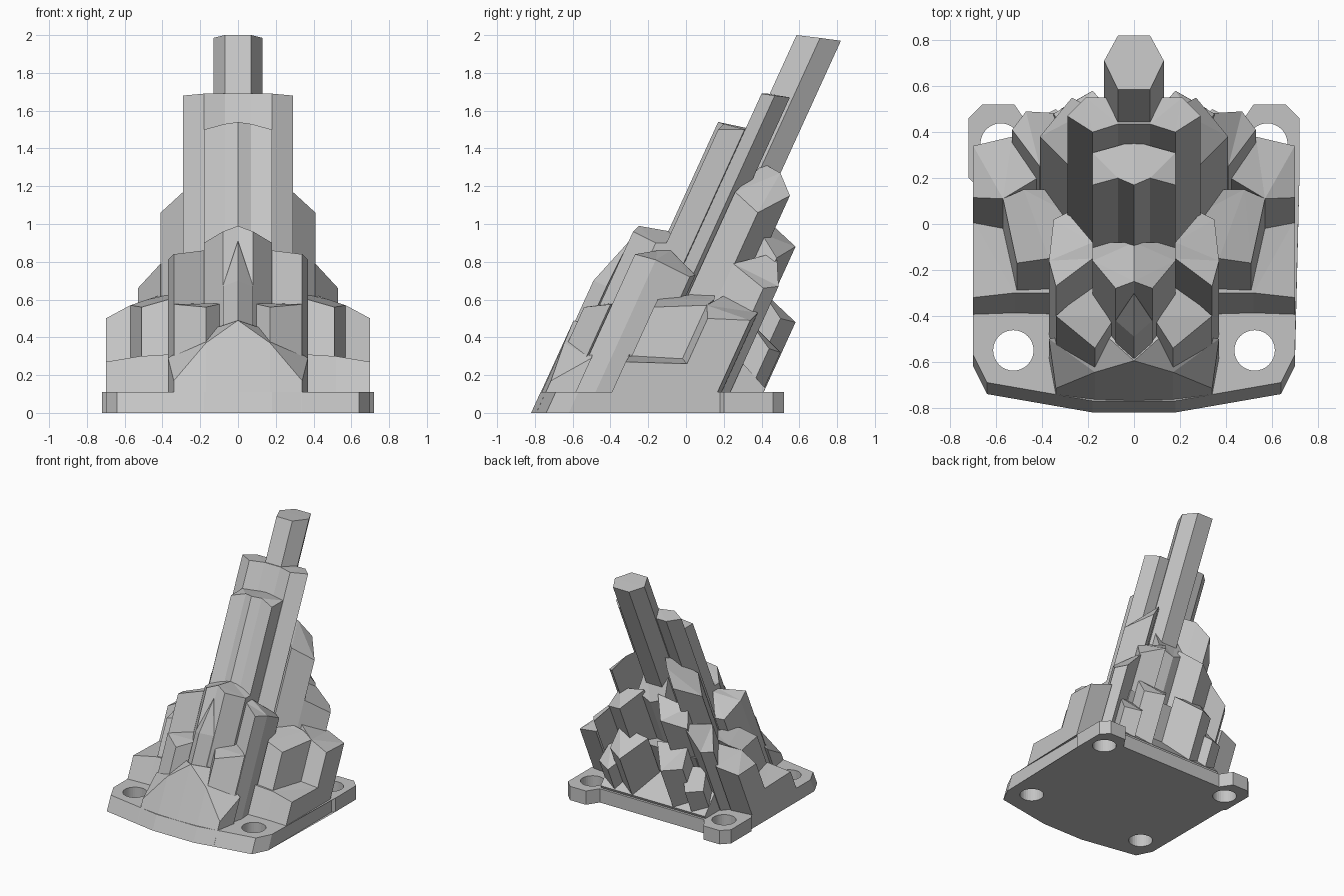
import bpy
import bmesh

LEAN = 0.456          # backward drift of the rock per unit of height
PLATE_HEIGHT = 0.11

default_cube = bpy.data.objects.get("Cube")
if default_cube:
    bpy.data.objects.remove(default_cube, do_unlink=True)

# Single stone colour
stone = bpy.data.materials.new("stone_grey")
stone.use_nodes = True
stone_colour = (0.55, 0.55, 0.55, 1)
stone.diffuse_color = stone_colour
stone.node_tree.nodes["Principled BSDF"].inputs["Base Color"].default_value = stone_colour


def mirrored_loop(half):
    """Complete a closed outline from its left half, given front to back."""
    return half + [(-p[0], *p[1:]) for p in reversed(half) if p[0] > 0]


def make_prism(name, bottom, top):
    """Join two matching loops of points into a closed, flat shaded solid."""
    bm = bmesh.new()
    lower = [bm.verts.new(p) for p in bottom]
    upper = [bm.verts.new(p) for p in top]
    caps = [bm.faces.new(lower), bm.faces.new(upper)]
    for i in range(len(lower)):
        j = (i + 1) % len(lower)
        bm.faces.new((lower[i], lower[j], upper[j], upper[i]))
    bmesh.ops.triangulate(bm, faces=caps)
    bmesh.ops.recalc_face_normals(bm, faces=bm.faces[:])
    mesh = bpy.data.meshes.new(name)
    bm.to_mesh(mesh)
    bm.free()
    mesh.materials.append(stone)
    obj = bpy.data.objects.new(name, mesh)
    bpy.context.collection.objects.link(obj)
    return obj


def leaning_column(name, cap):
    """Slide a broken cap outline down along the lean to the ground."""
    foot = [(x, y - LEAN * z, 0) for x, y, z in cap]
    return make_prism(name, foot, cap)


def centre_column(name, half_cap):
    return leaning_column(name, mirrored_loop(half_cap))


def column_pair(name, cap):
    obj = leaning_column(name, cap)
    obj.modifiers.new("mirror_sides", "MIRROR")
    return obj


# Base plate: leaning front edge, upright rear lugs
outline = mirrored_loop([
    (0.18, -0.82), (0.64, -0.74), (0.7, -0.62), (0.7, 0.18), (0.72, 0.2),
    (0.72, 0.46), (0.66, 0.52), (0.52, 0.52), (0.46, 0.43)])
plate = make_prism(
    "base_plate",
    [(x, y, 0) for x, y in outline],
    [(x, y + (LEAN * PLATE_HEIGHT if y < 0 else 0), PLATE_HEIGHT) for x, y in outline])

# Bolt holes at the four corners
for row, x, y in (("front", 0.525, -0.55), ("rear", 0.58, 0.35)):
    for side, sign in (("left", 1), ("right", -1)):
        bpy.ops.mesh.primitive_cylinder_add(
            vertices=32, radius=0.088, depth=1, location=(sign * x, y, 0))
        cutter = bpy.context.object
        cutter.name = f"{row}_{side}_hole_cutter"
        cutter.hide_render = True
        cutter.hide_set(True)
        cutter.display_type = "WIRE"
        hole = plate.modifiers.new(f"{row}_{side}_hole", "BOOLEAN")
        hole.operation = "DIFFERENCE"
        hole.solver = "EXACT"
        hole.object = cutter
        cutter.data.materials.append(stone)

# Central spire and the stepped shaft in front of it
centre_column("spire", [
    (0.07, 0.585, 2), (0.13, 0.71, 1.985), (0.07, 0.82, 1.97)])
centre_column("spire_collar", [
    (0.07, 0.435, 1.69), (0.18, 0.4, 1.69), (0.29, 0.47, 1.68), (0.21, 0.55, 1.67)])
centre_column("front_shaft", [
    (0, 0.17, 1.54), (0.07, 0.2, 1.53), (0.18, 0.17, 1.5),
    (0.18, 0.31, 1.5), (0, 0.36, 1.5)])
centre_column("front_step", [
    (0, -0.25, 0.99), (0.08, -0.28, 0.96), (0.18, -0.16, 0.9),
    (0.18, -0.08, 0.9), (0, -0.08, 0.96)])
column_pair("front_spike", [
    (0, -0.49, 0.7), (0.08, -0.42, 0.67), (0, -0.3, 0.91)])
centre_column("front_apron", [
    (0, -0.595, 0.49), (0.17, -0.645, 0.37), (0.34, -0.715, 0.17),
    (0.37, -0.5, 0.29), (0.15, -0.46, 0.44)])
centre_column("inner_core", [
    (0.3, -0.3, 0.55), (0.4, 0, 0.55), (0.35, 0.38, 0.55)])

# Front pillars
column_pair("low_front_pillar", [
    (0.08, -0.4, 0.58), (0.17, -0.54, 0.56), (0.34, -0.4, 0.575), (0.18, -0.26, 0.58)])
column_pair("tall_front_pillar", [
    (0.18, -0.15, 0.86), (0.34, -0.27, 0.84), (0.37, -0.16, 0.81),
    (0.35, 0.02, 0.72), (0.29, 0.05, 0.73), (0.18, -0.08, 0.86)])

# Side steps, from the shaft outward
column_pair("upper_side_step", [
    (0.29, 0.26, 1.17), (0.41, 0.38, 1.06), (0.27, 0.55, 1.15),
    (0.18, 0.5, 1.27), (0.1, 0.41, 1.32)])
column_pair("middle_side_step", [
    (0.41, 0.25, 0.79), (0.53, 0.41, 0.66), (0.47, 0.49, 0.67), (0.3, 0.48, 0.85)])
column_pair("wide_side_step", [
    (0.29, 0.05, 0.63), (0.37, -0.15, 0.6), (0.51, -0.17, 0.56),
    (0.57, 0.11, 0.57), (0.48, 0.15, 0.6), (0.35, 0.15, 0.63)])
column_pair("outer_rear_step", [
    (0.57, 0.11, 0.57), (0.7, 0.115, 0.5), (0.7, 0.34, 0.49),
    (0.53, 0.38, 0.53), (0.42, 0.2, 0.62)])
column_pair("outer_low_step", [
    (0.36, -0.3, 0.31), (0.52, -0.3, 0.3), (0.7, -0.32, 0.27),
    (0.7, 0.02, 0.26), (0.5, 0.05, 0.3)])

# Rear columns with caps sloping away from the spire
centre_column("rear_ridge", [
    (0.1, 0.36, 1.15), (0.12, 0.44, 0.98), (0, 0.45, 0.93)])
column_pair("rear_upper_column", [
    (0.06, 0.44, 1.01), (0.3, 0.4, 0.95), (0.35, 0.48, 0.82), (0.18, 0.58, 0.88)])
column_pair("rear_lower_column", [
    (0.04, 0.42, 0.62), (0.3, 0.4, 0.65), (0.32, 0.5, 0.5), (0.18, 0.58, 0.48)])
column_pair("rear_foot_column", [
    (0.22, 0.36, 0.45), (0.42, 0.34, 0.48), (0.46, 0.44, 0.34), (0.34, 0.5, 0.32)])
centre_column("rear_skirt", [
    (0.46, 0.25, 0.32), (0.46, 0.42, 0.13)])
